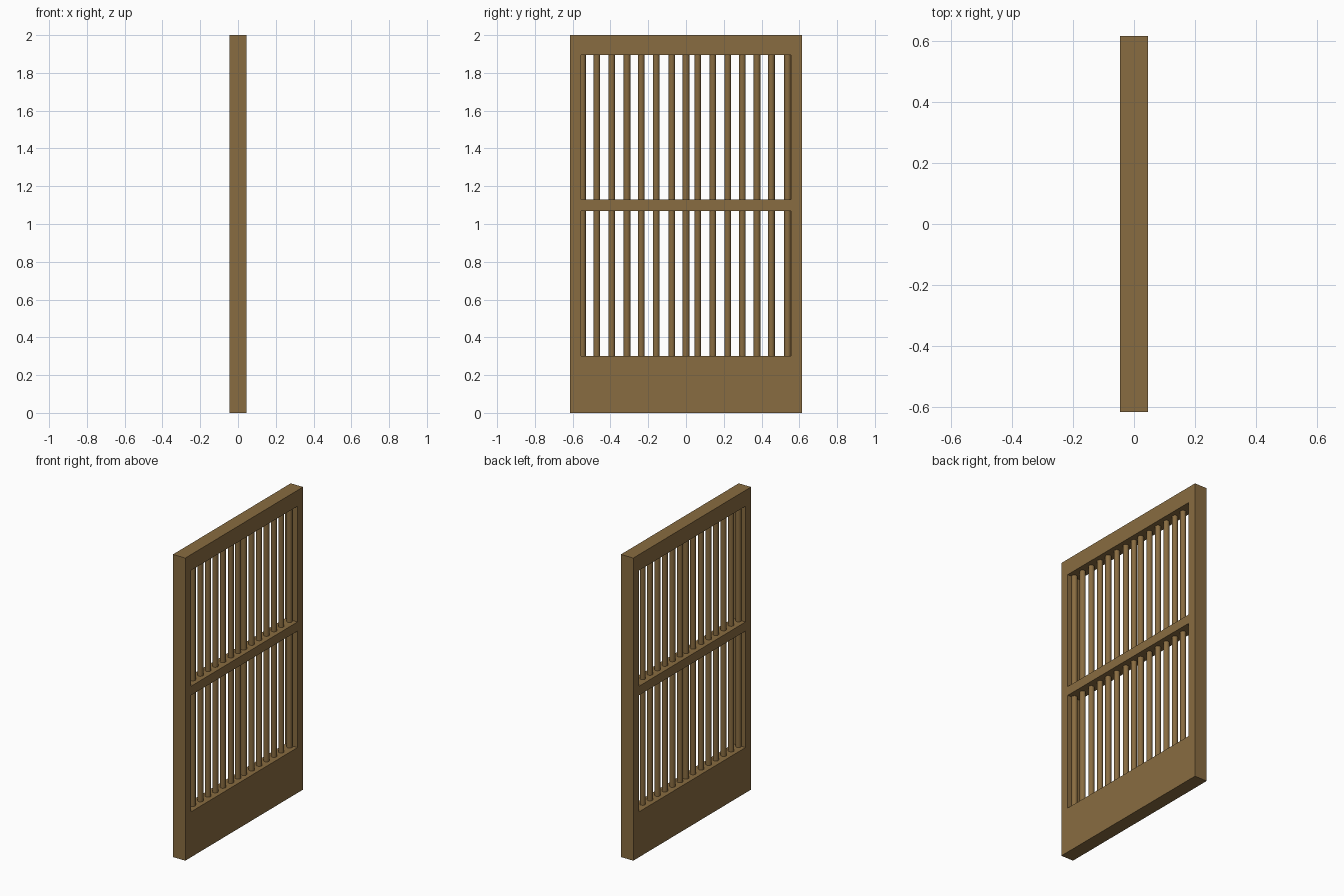
import bpy, bmesh

if "Cube" in bpy.data.objects:
    bpy.data.objects.remove(bpy.data.objects["Cube"])

wood = bpy.data.materials.new("brown_wood")
wood.diffuse_color = (0.25, 0.15, 0.052, 1)
wood.use_nodes = True
wood.node_tree.nodes["Principled BSDF"].inputs["Base Color"].default_value = wood.diffuse_color

# Frame: one flat panel with two openings, thickened evenly about x = 0
ys = (-0.615, -0.557, 0.557, 0.615)
zs = (0, 0.30, 1.07, 1.13, 1.895, 2.0)
bm = bmesh.new()
grid = [[bm.verts.new((0, y, z)) for y in ys] for z in zs]
for r in range(len(zs) - 1):
    for c in range(len(ys) - 1):
        if c == 1 and r in (1, 3):
            continue
        bm.faces.new((grid[r][c], grid[r][c + 1], grid[r + 1][c + 1], grid[r + 1][c]))
mesh = bpy.data.meshes.new("frame")
bm.to_mesh(mesh)
bm.free()
mesh.materials.append(wood)
frame = bpy.data.objects.new("frame", mesh)
bpy.context.collection.objects.link(frame)
solid = frame.modifiers.new("thickness", 'SOLIDIFY')
solid.thickness = 0.09
solid.offset = 0

# Upright rods, slightly uneven in spacing, running through the middle rail
rod_y = (-0.548, -0.472, -0.393, -0.312, -0.237, -0.158, -0.075, 0.0,
         0.062, 0.142, 0.221, 0.298, 0.376, 0.452, 0.538)
z0, z1 = 0.29, 1.905
for i, y in enumerate(rod_y):
    bpy.ops.mesh.primitive_cylinder_add(vertices=16, radius=0.018, depth=z1 - z0,
                                        location=(0, y, (z0 + z1) / 2))
    rod = bpy.context.object
    rod.name = f"rod_{i + 1}"
    rod.data.materials.append(wood)
    bpy.ops.object.shade_smooth_by_angle()
